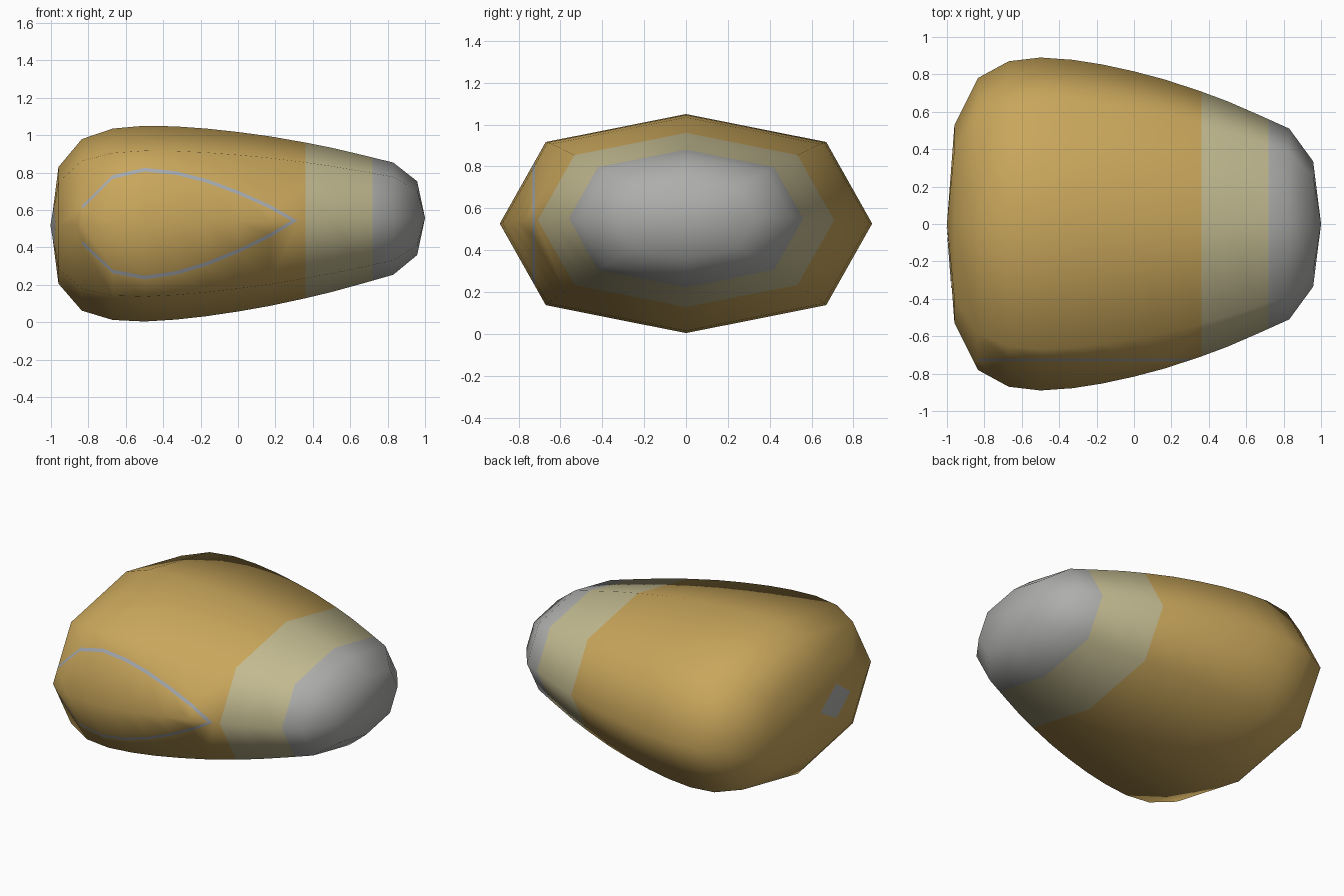
import bpy, bmesh, math
from mathutils import Vector

if "Cube" in bpy.data.objects:
    bpy.data.objects.remove(bpy.data.objects["Cube"])


def material(name, rgb):
    m = bpy.data.materials.new(name)
    m.diffuse_color = (*rgb, 1)
    m.use_nodes = True
    m.node_tree.nodes["Principled BSDF"].inputs["Base Color"].default_value = m.diffuse_color
    return m


gold = material("ochre", (0.58, 0.38, 0.105))
cream = material("pale cream", (0.54, 0.49, 0.28))
grey = material("nose grey", (0.42, 0.42, 0.41))
blue = material("blue grey", (0.37, 0.40, 0.44))

# Stations along the body: x position and half width
STATIONS = [(-0.96, 0.53), (-0.835, 0.78), (-0.67, 0.87), (-0.5, 0.89),
            (-0.33, 0.878), (-0.17, 0.853), (0.0, 0.816), (0.17, 0.771),
            (0.36, 0.708), (0.5, 0.656), (0.67, 0.582), (0.83, 0.51), (0.958, 0.335)]
FLAT = 0.588  # height to width ratio
# Squared-off octagon
SECTION = [(1, 0), (0.753, 0.745), (0, 1), (-0.753, 0.745),
           (-1, 0), (-0.753, -0.745), (0, -1), (0.753, -0.745)]


def mid_z(x):
    return 0.527 + 0.02 * (x + 0.5)


def point(x, w, k):
    c, s = SECTION[k % 8]
    return Vector((x, c * w, mid_z(x) + s * w * FLAT))


# Body shell: octagonal rings closed by a point at each end
bm = bmesh.new()
rings = [[bm.verts.new(point(x, w, k)) for k in range(8)] for x, w in STATIONS]
tail = bm.verts.new((-1, 0, mid_z(-1)))
nose = bm.verts.new((1, 0, mid_z(1)))
for a, b in zip(rings, rings[1:]):
    for k in range(8):
        j = (k + 1) % 8
        bm.faces.new((a[k], a[j], b[j], b[k]))
for k in range(8):
    j = (k + 1) % 8
    bm.faces.new((tail, rings[0][j], rings[0][k]))
    bm.faces.new((nose, rings[-1][k], rings[-1][j]))

# Cuts for the colour bands and the thin side line
for co, no in (((0.36, 0, 0), (1, 0, 0)), ((0.72, 0, 0), (1, 0, 0)),
               ((0, -0.722, 0), (0, 1, 0)), ((0, -0.733, 0), (0, 1, 0))):
    bmesh.ops.bisect_plane(bm, geom=bm.verts[:] + bm.edges[:] + bm.faces[:],
                           dist=1e-5, plane_co=co, plane_no=no)
bmesh.ops.recalc_face_normals(bm, faces=bm.faces[:])
for f in bm.faces:
    c = f.calc_center_median()
    f.smooth = True
    f.material_index = 0
    if c.x > 0.72:
        f.material_index = 2
    elif c.x > 0.36:
        f.material_index = 1
    elif -0.733 < c.y < -0.722 and c.x > -0.835:
        f.material_index = 3
me = bpy.data.meshes.new("body")
bm.to_mesh(me)
bm.free()
for m in (gold, cream, grey, blue):
    me.materials.append(m)
bpy.context.collection.objects.link(bpy.data.objects.new("body", me))

# Small diamond patch on the tail, laid just over its facets
tip = Vector((-1, 0, mid_z(-1)))
x0, w0 = STATIONS[0]
off = Vector((-0.003, 0, 0))
corners = [tip + off] + [tip.lerp(point(x0, w0, k), t) + off
                         for k, t in ((3, 0.5), (4, 0.68), (5, 0.5))]
me = bpy.data.meshes.new("tail_patch")
me.from_pydata(corners, [], [(0, 1, 2), (0, 2, 3)])
me.materials.append(grey)
bm = bmesh.new()
bm.from_mesh(me)
for f in bm.faces:
    if f.normal.x > 0:
        f.normal_flip()
bm.to_mesh(me)
bm.free()
bpy.context.collection.objects.link(bpy.data.objects.new("tail_patch", me))
